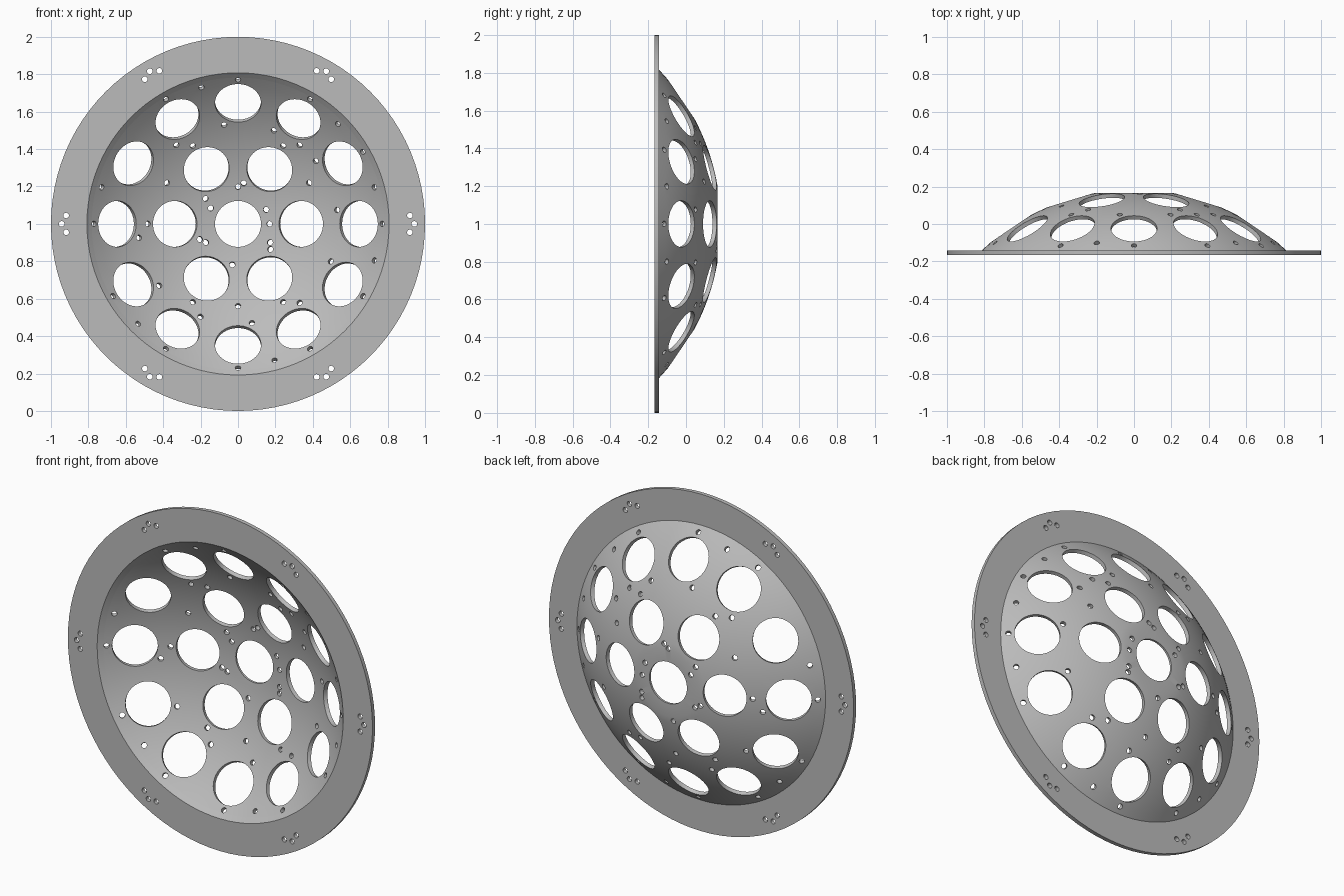
import bpy, bmesh, math
from mathutils import Vector, Matrix

cube = bpy.data.objects.get("Cube")
if cube:
    bpy.data.objects.remove(cube)

grey = bpy.data.materials.new("plain grey")
grey.use_nodes = True
color = (0.5, 0.5, 0.5, 1)
grey.diffuse_color = color
grey.node_tree.nodes["Principled BSDF"].inputs["Base Color"].default_value = color

FRONT, RIM_BACK, HUB = -0.167, -0.143, 0.167
SPHERE = Vector((0, -0.998, 1))
R_OUT, R_IN = 1.182, 1.159
HOLE, PIN = 0.123, 0.015


def make_object(name, bm):
    bmesh.ops.recalc_face_normals(bm, faces=bm.faces)
    mesh = bpy.data.meshes.new(name)
    bm.to_mesh(mesh)
    bm.free()
    mesh.materials.append(grey)
    obj = bpy.data.objects.new(name, mesh)
    bpy.context.collection.objects.link(obj)
    return obj


def lathe(name, profile, steps=96):
    """Sweep a closed (radius, y) profile about the dish axis."""
    bm = bmesh.new()
    loops = []
    for i in range(steps):
        a = math.tau * i / steps
        loops.append([bm.verts.new((r * math.cos(a), y, 1 + r * math.sin(a)))
                      for r, y in profile])
    for i in range(steps):
        here, after = loops[i - 1], loops[i]
        for j in range(len(profile)):
            bm.faces.new((here[j - 1], here[j], after[j], after[j - 1]))
    return make_object(name, bm)


def sphere_y(radius, r):
    return SPHERE.y + math.sqrt(radius ** 2 - r ** 2)


def sphere_r(radius, y):
    return math.sqrt(radius ** 2 - (y - SPHERE.y) ** 2)


def add_cutter(bm, r, degrees, size, radial=True, sides=48):
    """Add a cylinder at polar position, aimed at the sphere centre or along y."""
    a = math.radians(degrees)
    spot = Vector((r * math.cos(a), 0, 1 + r * math.sin(a)))
    spot.y = sphere_y((R_OUT + R_IN) / 2, r) if radial else FRONT
    aim = spot - SPHERE if radial else Vector((0, 1, 0))
    turn = aim.to_track_quat('Z', 'Y').to_matrix().to_4x4()
    bmesh.ops.create_cone(bm, cap_ends=True, segments=sides, radius1=size,
                          radius2=size, depth=0.14,
                          matrix=Matrix.Translation(spot) @ turn)


def cut(obj, name, bm):
    cutter = make_object(name, bm)
    cutter.hide_render = True
    mod = obj.modifiers.new("holes", 'BOOLEAN')
    mod.operation = 'DIFFERENCE'
    mod.solver = 'MANIFOLD'
    mod.object = cutter
    bpy.context.view_layer.objects.active = obj
    bpy.ops.object.modifier_apply(modifier=mod.name)
    bpy.data.objects.remove(cutter)


# Domed shell, open in the middle and flattened around the hub
r_in, r_out = sphere_r(R_IN, RIM_BACK), sphere_r(R_OUT, RIM_BACK)
flat = sphere_r(R_OUT, HUB)
rings = 16
outer = [(r, sphere_y(R_OUT, r)) for r in
         (flat + (r_out - flat) * i / rings for i in range(rings + 1))]
inner = [(r, sphere_y(R_IN, r)) for r in
         (r_in + (HOLE - r_in) * i / rings for i in range(rings + 1))]
dome = lathe("dome", [(HOLE, HUB)] + outer + inner)

# Flat mounting flange
flange = lathe("flange", [(r_in, RIM_BACK), (1, RIM_BACK), (1, FRONT),
                          (sphere_r(R_IN, FRONT), FRONT)])

# Two rings of large round openings
big = bmesh.new()
for count, radius in ((6, 0.342), (12, 0.656)):
    for i in range(count):
        add_cutter(big, radius, 360 * i / count, HOLE)
cut(dome, "opening_cutter", big)

# Small pin holes: ring radius and angles
pin_rings = {
    0.778: (0, 30, 60, 90, 120, 180, 210, 240, 270, 300, 330),
    0.762: (15, 45, 105, 165, 225, 285, 345),
    0.54: (8, 39, 52, 69, 98, 128, 188, 218, 248, 278, 308, 338),
    0.487: (60, 120, 180, 240, 300),
    0.443: (30, 150, 270),
    0.39: (12, 350),
    0.222: (82, 142, 202, 262, 322),
    0.2: (90, 210, 330),
    0.17: (0, 27, 150),
}
pins = bmesh.new()
for radius, angles in pin_rings.items():
    for angle in angles:
        add_cutter(pins, radius, angle, PIN, sides=16)
cut(dome, "pin_cutter", pins)

# Six clusters of three screw holes in the flange
screws = bmesh.new()
for i in range(6):
    for radius, offset in ((0.92, -2.8), (0.943, 0), (0.92, 2.8)):
        add_cutter(screws, radius, 60 * i + offset, PIN, radial=False, sides=16)
cut(flange, "screw_cutter", screws)

# Smooth the curved faces, keep the rims crisp
for obj in (dome, flange):
    bpy.ops.object.select_all(action='DESELECT')
    obj.select_set(True)
    bpy.context.view_layer.objects.active = obj
    bpy.ops.object.shade_smooth_by_angle(angle=math.radians(30))
